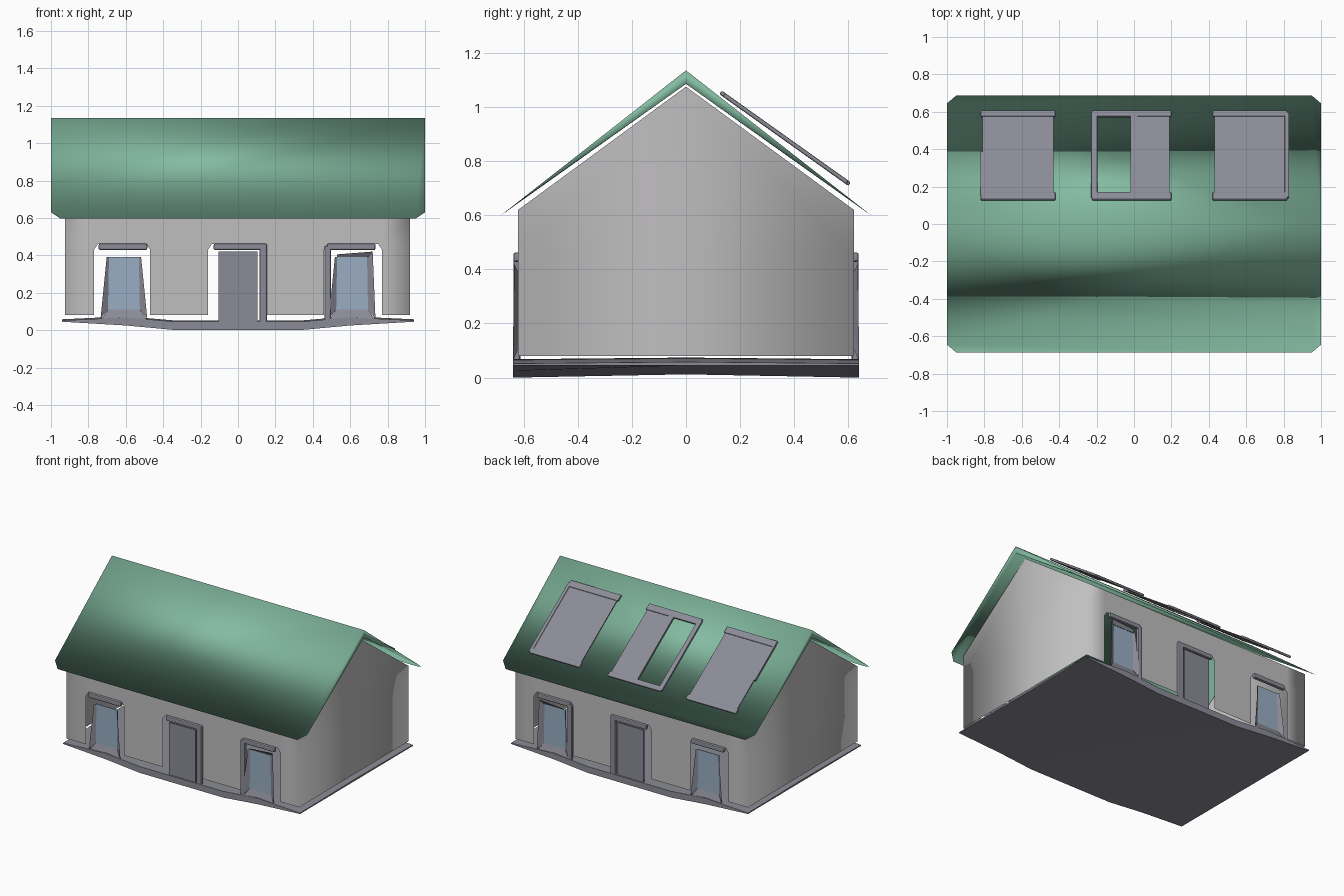
import bpy, bmesh, math
from mathutils import Matrix, Vector

if "Cube" in bpy.data.objects:
    bpy.data.objects.remove(bpy.data.objects["Cube"], do_unlink=True)


def material(name, rgb):
    m = bpy.data.materials.new(name)
    m.use_nodes = True
    m.diffuse_color = (*rgb, 1)
    m.node_tree.nodes["Principled BSDF"].inputs["Base Color"].default_value = (*rgb, 1)
    return m


GREEN = material("roof green", (0.23, 0.50, 0.36))
WALL = material("wall grey", (0.53, 0.52, 0.53))
TRIM = material("slate trim", (0.26, 0.26, 0.31))
GLASS = material("window blue", (0.32, 0.42, 0.55))


def finish(name, bm, mat, smooth=False, fix=True):
    bmesh.ops.remove_doubles(bm, verts=bm.verts, dist=0.0005)
    if fix:
        bmesh.ops.recalc_face_normals(bm, faces=bm.faces)
    for f in bm.faces:
        f.smooth = smooth
    me = bpy.data.meshes.new(name)
    bm.to_mesh(me)
    bm.free()
    me.materials.append(mat)
    ob = bpy.data.objects.new(name, me)
    bpy.context.collection.objects.link(ob)
    return ob


def face(bm, pts):
    return bm.faces.new([bm.verts.new(p) for p in pts])


def box(name, xr, yr, zr, mat, bevel=0.0, matrix=None):
    bm = bmesh.new()
    size = [r[1] - r[0] for r in (xr, yr, zr)]
    mid = Vector([sum(r) / 2 for r in (xr, yr, zr)])
    bmesh.ops.create_cube(bm, size=1, matrix=Matrix.Translation(mid) @ Matrix.Diagonal((*size, 1)))
    if matrix:
        bm.transform(matrix)
    ob = finish(name, bm, mat)
    if bevel:
        mod = ob.modifiers.new("rounded edges", "BEVEL")
        mod.width, mod.segments = bevel, 2
    return ob


def side_y(s, a, b):
    return tuple(sorted((s * a, s * b)))


# Walls: two long comb-shaped sides with open bays, closed by gables
SILL, HEAD, EAVE, APEX, WY = 0.08, 0.46, 0.62, 1.075, 0.62
cols = [-0.925, -0.77, -0.47, -0.16, 0.155, 0.46, 0.77, 0.92]
bm = bmesh.new()
for s in (-1, 1):
    def panel(*xz):
        pts = [(x, s * WY, z) for x, z in xz]
        face(bm, pts if s < 0 else pts[::-1])
    for i, (a, b) in enumerate(zip(cols, cols[1:])):
        panel((a, HEAD), (b, HEAD), (b, EAVE), (a, EAVE))
        if i % 2 == 0:
            panel((a, SILL), (b, SILL), (b, HEAD), (a, HEAD))
        else:
            panel((a, HEAD), (a, HEAD - 0.03), (a + 0.02, HEAD))
            panel((b, HEAD), (b - 0.02, HEAD), (b, HEAD - 0.03))
for x in (cols[0], cols[-1]):
    pts = [(x, -WY, SILL), (x, WY, SILL), (x, WY, HEAD), (x, WY, EAVE),
           (x, 0, APEX), (x, -WY, EAVE), (x, -WY, HEAD)]
    face(bm, pts if x > 0 else pts[::-1])
finish("walls", bm, WALL, smooth=True, fix=False)

# Roof: two softly shaded slopes tapering to thin eaves
bm = bmesh.new()
tops = []
for s in (-1, 1):
    eave = [(1, s * 0.645, 0.63), (0.95, s * 0.687, 0.597),
            (-0.95, s * 0.687, 0.597), (-1, s * 0.645, 0.63)]
    for ridge in (1.135, 1.085):
        f = face(bm, [(-1, 0, ridge), (1, 0, ridge)] + eave)
        if ridge > 1.1:
            tops.append(f)
    for x in (-1, 1):
        face(bm, [(x, 0, 1.135), (x, s * 0.645, 0.63), (x, 0, 1.085)])
bmesh.ops.inset_individual(bm, faces=tops, thickness=0.22, use_even_offset=True)
finish("roof", bm, GREEN, smooth=True)

# Base slab: thin, warped, lifted towards the ends
bx = [-0.94, -0.6, -0.33, 0.33, 0.6, 0.94]
low = [0.045, 0.025, 0, 0, 0.025, 0.045]
high = [0.052, 0.068, 0.045, 0.045, 0.068, 0.052]
by = [-0.64, 0, 0.64]


def slab_point(i, j, top):
    return (bx[i], by[j], high[i] + (0.006 if j == 1 else 0) if top
            else low[i] + (0.012 if j == 1 and 0 < i < 5 else 0))


bm = bmesh.new()
for i in range(5):
    for j in range(2):
        for top in (False, True):
            face(bm, [slab_point(i + a, j + b, top) for a, b in ((0, 0), (1, 0), (1, 1), (0, 1))])
    for j in (0, 2):
        face(bm, [slab_point(i, j, 0), slab_point(i + 1, j, 0),
                  slab_point(i + 1, j, 1), slab_point(i, j, 1)])
for i in (0, 5):
    for j in range(2):
        face(bm, [slab_point(i, j, 0), slab_point(i, j + 1, 0),
                  slab_point(i, j + 1, 1), slab_point(i, j, 1)])
slab = finish("base_slab", bm, TRIM, smooth=True)
slab.data.set_sharp_from_angle(angle=math.radians(40))

# Windows and doors, the same on both long sides
for s, side in ((-1, "front"), (1, "back")):
    frame_y = side_y(s, 0.612, 0.638)
    for cx, hand in ((-0.61, "right"), (0.61, "left")):
        name = f"{side}_{hand}_window"
        box(name + "_pane", (cx - 0.085, cx + 0.085), side_y(s, 0.612, 0.618), (0.11, 0.39), GLASS)
        box(name + "_header", (cx - 0.135, cx + 0.125), frame_y, (0.428, 0.462), TRIM, 0.008)
        # Flared reveals and sill around the pane
        bm = bmesh.new()
        for d in (-1, 1):
            face(bm, [(cx + d * 0.085, s * 0.618, 0.11), (cx + d * 0.125, s * 0.64, 0.06),
                      (cx + d * 0.092, s * 0.63, 0.39), (cx + d * 0.08, s * 0.618, 0.39)])
        face(bm, [(cx - 0.125, s * 0.64, 0.05), (cx + 0.125, s * 0.64, 0.05),
                  (cx + 0.085, s * 0.618, 0.11), (cx - 0.085, s * 0.618, 0.11)])
        finish(name + "_reveal", bm, TRIM)
    # Post and slanted head of the fuller window frame
    box(f"{side}_left_window_post", (0.462, 0.498), frame_y, (0.05, 0.45), TRIM, 0.008)
    bm = bmesh.new()
    face(bm, [(0.53, s * 0.62, 0.39), (0.695, s * 0.62, 0.39),
              (0.72, s * 0.635, 0.42), (0.53, s * 0.635, 0.405)])
    face(bm, [(0.695, s * 0.62, 0.39), (0.72, s * 0.635, 0.42),
              (0.735, s * 0.64, 0.06), (0.695, s * 0.62, 0.11)])
    finish(f"{side}_left_window_lining", bm, TRIM)
    # Door with its header and single post
    box(f"{side}_door", (-0.105, 0.105), side_y(s, 0.622, 0.632), (0.005, 0.42), TRIM)
    box(f"{side}_door_header", (-0.13, 0.155), frame_y, (0.428, 0.462), TRIM, 0.008)
    box(f"{side}_door_post", (0.115, 0.155), frame_y, (0.03, 0.455), TRIM, 0.008)

# Small triangular ring on the back door
bm = bmesh.new()
tri = [(math.cos(a), math.sin(a)) for a in (math.radians(90 + 120 * k) for k in range(3))]
for k in range(3):
    (a, b), (c, d) = tri[k], tri[(k + 1) % 3]
    face(bm, [(r * u, 0.638, 0.32 + r * v) for r, u, v in
              ((0.042, a, b), (0.042, c, d), (0.022, c, d), (0.022, a, b))])
bmesh.ops.solidify(bm, geom=bm.faces[:], thickness=0.006)
finish("door_triangle", bm, TRIM)

# Roof lights: flat panels with rails, floating over the back slope
SLOPE = Matrix.Translation((0, 0.14, 1.045)) @ Matrix.Rotation(-math.atan2(0.32, 0.45), 4, "X")
LEN = 0.56


def roof_part(name, x0, x1, y0, y1, thick, bevel=0.0):
    box(name, (x0, x1), (y0, y1), (-thick / 2, thick / 2), TRIM, bevel, SLOPE)


for name, x0, x1 in (("right", -0.81, -0.43), ("middle", -0.215, 0.19), ("left", 0.43, 0.81)):
    roof_part(name + "_skylight_top_rail", x0 - 0.01, x1 + 0.01, -0.015, 0.035, 0.016, 0.006)
    roof_part(name + "_skylight_bottom_rail", x0 - 0.01, x1 + 0.01, LEN - 0.03, LEN + 0.01, 0.016, 0.006)
    roof_part(name + "_skylight_panel", 0.02 if name == "middle" else x0, x1, 0.03, LEN - 0.02, 0.006)
roof_part("right_skylight_post", -0.82, -0.808, 0.02, 0.3, 0.014)
roof_part("left_skylight_post", 0.805, 0.83, 0, LEN, 0.016, 0.006)
roof_part("middle_skylight_post", -0.23, -0.195, 0, LEN, 0.016, 0.006)
roof_part("middle_skylight_bar", -0.02, 0.02, 0.02, LEN - 0.02, 0.014)
